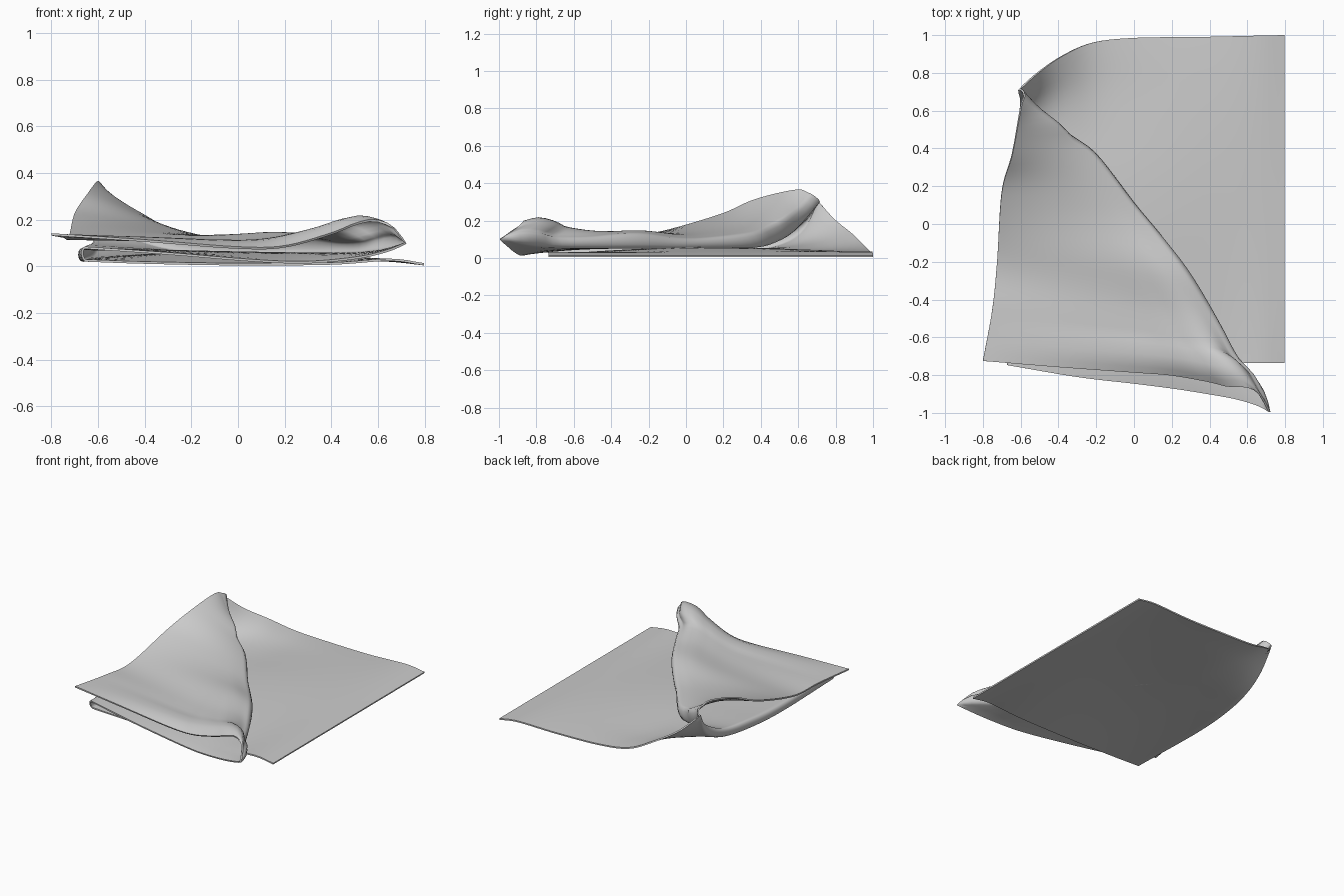
import bpy, bmesh, math
from mathutils import Vector

if "Cube" in bpy.data.objects:
    bpy.data.objects.remove(bpy.data.objects["Cube"])

N = 40


def curve(pts):
    """Smooth curve through points, sampled evenly by arc length."""
    p = [Vector(q) for q in pts]
    p = [p[0] * 2 - p[1]] + p + [p[-1] * 2 - p[-2]]
    dense = []
    for i in range(1, len(p) - 2):
        a, b, c, d = p[i - 1:i + 3]
        for k in range(20):
            t = k / 20
            dense.append(0.5 * (2 * b + (c - a) * t + (2 * a - 5 * b + 4 * c - d) * t * t
                                + (3 * b - a - 3 * c + d) * t ** 3))
    dense.append(p[-2])
    acc = [0.0]
    for a, b in zip(dense, dense[1:]):
        acc.append(acc[-1] + (b - a).length)

    def at(t):
        s = t * acc[-1]
        j = 0
        while j < len(acc) - 2 and acc[j + 1] < s:
            j += 1
        return dense[j].lerp(dense[j + 1], (s - acc[j]) / max(acc[j + 1] - acc[j], 1e-9))
    return [at(i / N) for i in range(N + 1)]


bm = bmesh.new()


def skin(rows):
    vs = [[bm.verts.new(q) for q in r] for r in rows]
    for a, b in zip(vs, vs[1:]):
        for j in range(len(a) - 1):
            bm.faces.new((a[j], a[j + 1], b[j + 1], b[j]))


def coons(back, front, d0, d1, end_pow=3, side_pow=1):
    """Patch spanning four edges; powers set how fast edge bumps fade inward."""
    rows = []
    for i in range(N + 1):
        v = i / N
        f, g = (1 - v) ** end_pow, v ** end_pow
        row = []
        for j in range(N + 1):
            u = j / N
            fu, gu = (1 - u) ** side_pow, u ** side_pow
            top, bot = d0[0].lerp(d1[0], u), d0[N].lerp(d1[N], u)
            q = top.lerp(bot, v) + f * (back[j] - top) + g * (front[j] - bot)
            q = q + fu * (d0[i] - d0[0].lerp(d0[N], v)) + gu * (d1[i] - d1[0].lerp(d1[N], v))
            row.append(q)
        rows.append(row)
    skin(rows)


def fold(a, b, out, bulge):
    """Rounded strip joining two layers."""
    rows = []
    for p, q in zip(a, b):
        w = bulge * min(1, (p - q).length / 0.05)
        rows.append([p.lerp(q, (1 - math.cos(math.pi * k / 6)) / 2)
                     + out * w * math.sin(math.pi * k / 6) for k in range(7)])
    skin(rows)


PINCH = (-.61, .71, .30)        # gathered corner at back left
PEAK = (-.59, .655, .345)
TIP = (.718, -.995, .10)        # front end of the diagonal fold
BASE_L, MID_L, TOP_L = (-.65, -.735, .025), (-.655, -.75, .08), (-.80, -.725, .137)

# rails running from back to front
right = curve([(.797, 1, .009), (.797, .1, .009), (.797, -.735, .009)])
base_left = curve([PINCH, (-.585, .62, .13), (-.605, .45, .05), (-.645, .2, .03),
                   (-.665, -.14, .025), BASE_L])
mid_left = curve([PINCH, (-.585, .62, .19), (-.61, .45, .105), (-.645, .2, .085),
                  (-.665, -.14, .075), MID_L])
top_left = curve([PEAK, (-.605, .59, .362), (-.645, .37, .31), (-.70, .17, .225),
                  (-.725, -.2, .125), (-.75, -.45, .128), TOP_L])
diag_low = curve([PINCH, (-.51, .58, .15), (-.37, .47, .085), (-.22, .36, .06), (-.02, .1, .052),
                  (.11, -.05, .052), (.28, -.27, .055), (.44, -.55, .055), (.55, -.75, .06),
                  (.65, -.87, .075), TIP])
diag_high = curve([PEAK, (-.52, .60, .28), (-.39, .51, .21), (-.33, .44, .175), (-.21, .35, .135),
                   (-.02, .1, .105), (.10, -.05, .105), (.27, -.27, .13), (.43, -.53, .11),
                   (.53, -.72, .115), (.61, -.79, .135), (.67, -.9, .14), TIP])

# free edges
back_edge = curve([PINCH, (-.51, .80, .20), (-.38, .89, .125), (-.22, .96, .055), (0, .985, .03),
                   (.35, .99, .022), (.65, .997, .028), (.797, 1, .009)])
front_base = curve([BASE_L, (-.4, -.735, .016), (0, -.735, .009), (.4, -.735, .012),
                    (.65, -.735, .028), (.797, -.735, .009)])
front_mid = curve([MID_L, (-.3, -.81, .055), (0, -.845, .03), (.2, -.87, .018), (.35, -.893, .02),
                   (.53, -.925, .04), (.65, -.96, .07), TIP])
front_top = curve([TOP_L, (-.4, -.757, .11), (0, -.785, .08), (.2, -.80, .085), (.4, -.835, .14),
                   (.5, -.86, .18), (.58, -.862, .197), (.66, -.895, .17), TIP])
pinch_pt, peak_pt = [Vector(PINCH)] * (N + 1), [Vector(PEAK)] * (N + 1)

# bottom layer, middle layer, turned-over top layer and the two folds between them
coons(back_edge, front_base, base_left, right, 3, 3)
coons(pinch_pt, front_mid, mid_left, diag_low, 8)
coons(peak_pt, front_top, top_left, diag_high, 4)
fold(base_left, mid_left, Vector((-1, 0, 0)), .015)
fold(diag_low, diag_high, Vector((.79, .61, 0)), .02)

bmesh.ops.remove_doubles(bm, verts=bm.verts, dist=.0008)
bmesh.ops.dissolve_degenerate(bm, edges=bm.edges, dist=.0005)
bmesh.ops.recalc_face_normals(bm, faces=bm.faces)
mesh = bpy.data.meshes.new("folded_cloth")
bm.to_mesh(mesh)
bm.free()
cloth = bpy.data.objects.new("folded_cloth", mesh)
bpy.context.collection.objects.link(cloth)
thick = cloth.modifiers.new("thickness", 'SOLIDIFY')
thick.thickness = .01
thick.offset = 0
bpy.context.view_layer.objects.active = cloth
cloth.select_set(True)
# bake the thickness so the rim edges stay sharp
bpy.ops.object.modifier_apply(modifier=thick.name)
bpy.ops.object.shade_smooth_by_angle(angle=math.radians(70))
